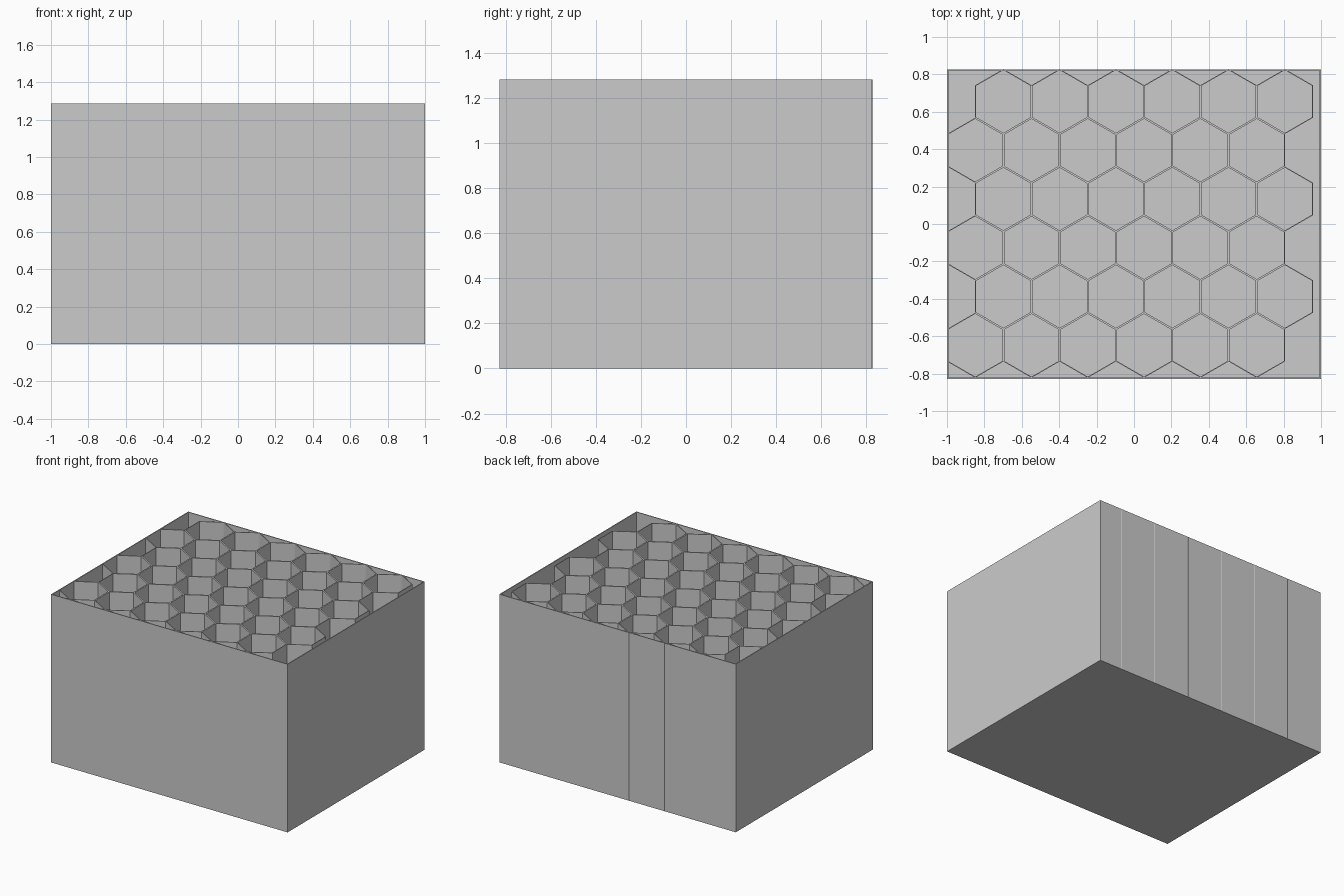
import bpy, bmesh, math
from mathutils import Matrix, Vector

cube = bpy.data.objects.get("Cube")
if cube:
    bpy.data.objects.remove(cube, do_unlink=True)

HEIGHT = 1.285
PITCH = 0.301                      # cell width across flats
RADIUS = PITCH / math.sqrt(3)
CELL_WALL = 0.006
CASE_WALL = 0.01
FLOOR = 0.012
COLUMNS, ROWS = 6, 6

grey = bpy.data.materials.new("plain grey")
grey.use_nodes = True
grey.diffuse_color = (0.6, 0.6, 0.6, 1)
grey.node_tree.nodes["Principled BSDF"].inputs["Base Color"].default_value = (0.6, 0.6, 0.6, 1)


def add_object(name, bm):
    bmesh.ops.recalc_face_normals(bm, faces=bm.faces)
    mesh = bpy.data.meshes.new(name)
    bm.to_mesh(mesh)
    bm.free()
    mesh.materials.append(grey)
    obj = bpy.data.objects.new(name, mesh)
    bpy.context.collection.objects.link(obj)
    return obj


def extrude_down(bm, faces, depth):
    result = bmesh.ops.extrude_face_region(bm, geom=faces)
    verts = [v for v in result["geom"] if isinstance(v, bmesh.types.BMVert)]
    bmesh.ops.translate(bm, vec=(0, 0, -depth), verts=verts)


# Open-topped case: a block with its top inset and sunk to the floor
front, back = -0.829, 0.827
bm = bmesh.new()
bmesh.ops.create_cube(bm, size=1, matrix=Matrix.Translation((0, (front + back) / 2, HEIGHT / 2))
                      @ Matrix.Diagonal((2, back - front, HEIGHT, 1)))
top = max(bm.faces, key=lambda f: f.calc_center_median().z)
bmesh.ops.inset_region(bm, faces=[top], thickness=CASE_WALL)
sunk = bmesh.ops.extrude_discrete_faces(bm, faces=[top])["faces"][0]
bmesh.ops.translate(bm, vec=(0, 0, FLOOR - HEIGHT), verts=sunk.verts)
add_object("case", bm)

# Honeycomb: staggered hexagons, inset to thin walls and extruded down
lattice_top = HEIGHT - 0.0005
bm = bmesh.new()
for row in range(ROWS):
    y = 0.655 - row * RADIUS * 1.5
    shift = PITCH / 2 if row % 2 == 0 else 0
    for col in range(COLUMNS):
        centre = Vector((-0.849 + shift + col * PITCH, y, lattice_top))
        corners = [centre + RADIUS * Vector((math.sin(a), -math.cos(a), 0))
                   for a in (math.tau * k / 6 for k in range(6))]
        bm.faces.new([bm.verts.new(c) for c in corners])
bmesh.ops.remove_doubles(bm, verts=bm.verts, dist=0.002)
cells = bm.faces[:]
bmesh.ops.inset_individual(bm, faces=cells, thickness=CELL_WALL)
bmesh.ops.delete(bm, geom=cells, context='FACES_ONLY')
extrude_down(bm, bm.faces[:], lattice_top - 0.001)
add_object("honeycomb_walls", bm)
